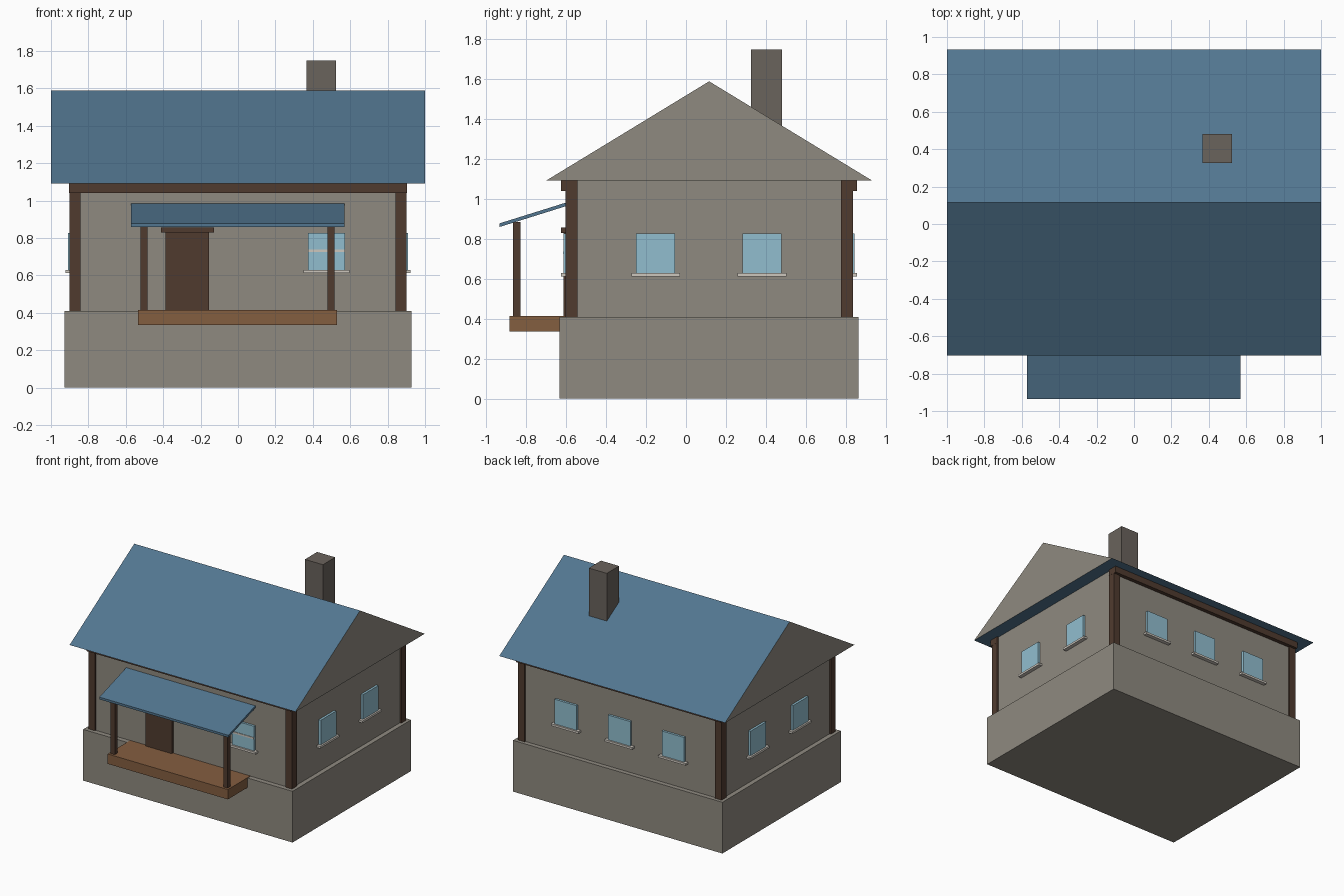
import bpy, bmesh

if "Cube" in bpy.data.objects:
    bpy.data.objects.remove(bpy.data.objects["Cube"])

CY = 0.116  # depth centre of the main house


def material(name, rgb):
    m = bpy.data.materials.new(name)
    lin = [((c / 255 + 0.055) / 1.055) ** 2.4 for c in rgb]
    m.diffuse_color = (*lin, 1)
    m.use_nodes = True
    m.node_tree.nodes["Principled BSDF"].inputs["Base Color"].default_value = m.diffuse_color
    return m


WALL = material("wall_grey", (143, 138, 128))
ROOF = material("roof_blue", (82, 118, 144))
TIMBER = material("dark_timber", (80, 59, 47))
DECK = material("deck_wood", (132, 94, 64))
GLASS = material("window_blue", (145, 190, 207))
SILL = material("sill_pale", (205, 199, 190))
STONE = material("chimney_stone", (106, 99, 92))


def make(name, bm, *mats):
    bmesh.ops.recalc_face_normals(bm, faces=bm.faces[:])
    me = bpy.data.meshes.new(name)
    bm.to_mesh(me)
    bm.free()
    for m in mats:
        me.materials.append(m)
    ob = bpy.data.objects.new(name, me)
    bpy.context.collection.objects.link(ob)
    return ob


def box(name, xs, ys, zs, mat):
    bm = bmesh.new()
    bmesh.ops.create_cube(bm, size=1)
    for v in bm.verts:
        v.co = [r[0] if c < 0 else r[1] for c, r in zip(v.co, (xs, ys, zs))]
    return make(name, bm, mat)


def prism(name, profile, x0, x1, *mats):
    """Extrude a y-z profile along x."""
    bm = bmesh.new()
    face = bm.faces.new([bm.verts.new((x0, y, z)) for y, z in profile])
    ext = bmesh.ops.extrude_face_region(bm, geom=[face])["geom"]
    for v in ext:
        if isinstance(v, bmesh.types.BMVert):
            v.co.x = x1
    return make(name, bm, *mats)


# Foundation and walls
box("foundation", (-0.927, 0.927), (CY - 0.75, CY + 0.748), (0, 0.41), WALL)
box("walls", (-0.89, 0.89), (CY - 0.711, CY + 0.711), (0.40, 1.095), WALL)

# Main roof: blue slopes and soffit, grey gable ends
roof = prism("main_roof", [(CY - 0.818, 1.092), (CY + 0.818, 1.092), (CY, 1.59)],
             -1, 1, ROOF, WALL)
for p in roof.data.polygons:
    p.material_index = 1 if abs(p.normal.x) > 0.9 else 0
box("chimney", (0.365, 0.525), (0.325, 0.48), (1.3, 1.75), STONE)

# Corner posts and eave beams
for sy, side in ((-1, "front"), (1, "back")):
    for sx, hand in ((-1, "left"), (1, "right")):
        box(f"corner_post_{side}_{hand}", sorted((sx * 0.843, sx * 0.902)),
            sorted((CY + sy * 0.661, CY + sy * 0.721)), (0.41, 1.092), TIMBER)
    box(f"eave_beam_{side}", (-0.903, 0.903),
        sorted((CY + sy * 0.665, CY + sy * 0.742)), (1.04, 1.0925), TIMBER)


# Windows: a pane standing proud of the wall with a wider sill below
def window(name, axis, at, wall, out):
    def part(suffix, half, depth, zs, mat):
        along = (at - half, at + half)
        across = sorted((wall - out * 0.02, wall + out * depth))
        xs, ys = (along, across) if axis == "x" else (across, along)
        box(f"{name}_{suffix}", xs, ys, zs, mat)
    part("pane", 0.098, 0.018, (0.625, 0.827), GLASS)
    part("sill", 0.122, 0.031, (0.613, 0.63), SILL)


FRONT, BACK = CY - 0.711, CY + 0.711
window("front_window", "x", 0.473, FRONT, -1)
box("front_window_bar", (0.375, 0.571), (FRONT - 0.022, FRONT), (0.724, 0.738), SILL)
for i, x in enumerate((-0.475, 0, 0.475)):
    window(f"back_window_{i}", "x", x, BACK, 1)
for i, y in enumerate((-0.152, 0.381)):
    window(f"left_window_{i}", "y", y, -0.89, -1)
    window(f"right_window_{i}", "y", y, 0.89, 1)

# Door with lintel
box("door", (-0.387, -0.155), (FRONT - 0.02, FRONT + 0.02), (0.41, 0.83), TIMBER)
box("door_lintel", (-0.413, -0.128), (FRONT - 0.031, FRONT + 0.02), (0.829, 0.857), TIMBER)

# Porch: deck, two posts and a sloping roof slab
box("porch_deck", (-0.535, 0.53), (-0.885, -0.6), (0.335, 0.414), DECK)
for hand, x in (("left", -0.503), ("right", 0.497)):
    box(f"porch_post_{hand}", (x - 0.018, x + 0.018), (-0.866, -0.83), (0.41, 0.885), TIMBER)
prism("porch_roof", [(-0.935, 0.86), (-0.935, 0.878), (-0.59, 0.986), (-0.59, 0.968)],
      -0.573, 0.57, ROOF)
